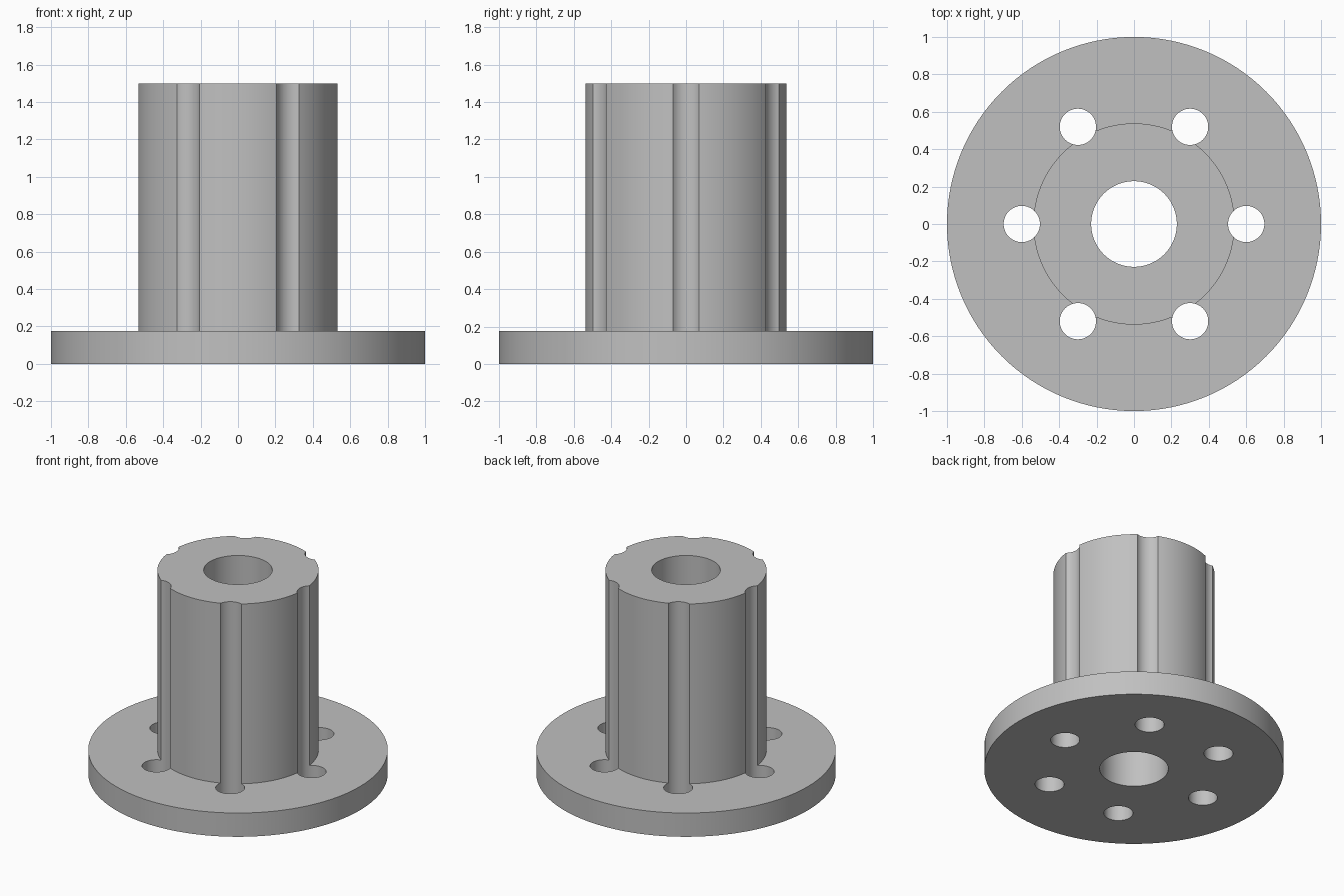
import bpy
import bmesh
from math import cos, sin, pi, radians
from mathutils import Matrix, Vector

if "Cube" in bpy.data.objects:
    bpy.data.objects.remove(bpy.data.objects["Cube"])

FLANGE_R, HUB_R, BORE_R = 1.0, 0.538, 0.229
FLANGE_H, TOP = 0.175, 1.5
HOLE_R, HOLE_CIRCLE, HOLES = 0.097, 0.6, 6
SEGMENTS = 128

grey = bpy.data.materials.new("plain grey")
grey.use_nodes = True
colour = (0.53, 0.53, 0.53, 1)
grey.diffuse_color = colour
grey.node_tree.nodes["Principled BSDF"].inputs["Base Color"].default_value = colour


def add_object(name, bm):
    bmesh.ops.recalc_face_normals(bm, faces=bm.faces)
    mesh = bpy.data.meshes.new(name)
    bm.to_mesh(mesh)
    bm.free()
    mesh.materials.append(grey)
    obj = bpy.data.objects.new(name, mesh)
    bpy.context.collection.objects.link(obj)
    return obj


# Flange, hub and bore turned as one closed profile
bm = bmesh.new()
profile = [(BORE_R, 0), (FLANGE_R, 0), (FLANGE_R, FLANGE_H),
           (HUB_R, FLANGE_H), (HUB_R, TOP), (BORE_R, TOP)]
verts = [bm.verts.new((r, 0, z)) for r, z in profile]
edges = [bm.edges.new((v, verts[i - 1])) for i, v in enumerate(verts)]
bmesh.ops.spin(bm, geom=verts + edges, cent=(0, 0, 0), axis=(0, 0, 1),
               angle=2 * pi, steps=SEGMENTS, use_merge=True)
bmesh.ops.remove_doubles(bm, verts=bm.verts, dist=0.0001)
body = add_object("flanged_hub", bm)

# Ring of drills: holes through the flange, grooves up the hub
bm = bmesh.new()
for i in range(HOLES):
    a = 2 * pi * i / HOLES
    centre = Vector((HOLE_CIRCLE * cos(a), HOLE_CIRCLE * sin(a), TOP / 2))
    bmesh.ops.create_cone(bm, cap_ends=True, segments=48, radius1=HOLE_R,
                          radius2=HOLE_R, depth=TOP + 0.4,
                          matrix=Matrix.Translation(centre))
drills = add_object("hole_drills", bm)
drills.hide_render = True

cut = body.modifiers.new("bolt holes", "BOOLEAN")
cut.operation = "DIFFERENCE"
cut.solver = "EXACT"
cut.object = drills
bpy.ops.object.select_all(action="DESELECT")
body.select_set(True)
bpy.context.view_layer.objects.active = body
bpy.ops.object.modifier_apply(modifier=cut.name)
bpy.data.objects.remove(drills)

# Round walls smooth, rims crisp
bpy.ops.object.shade_smooth_by_angle(angle=radians(30))
